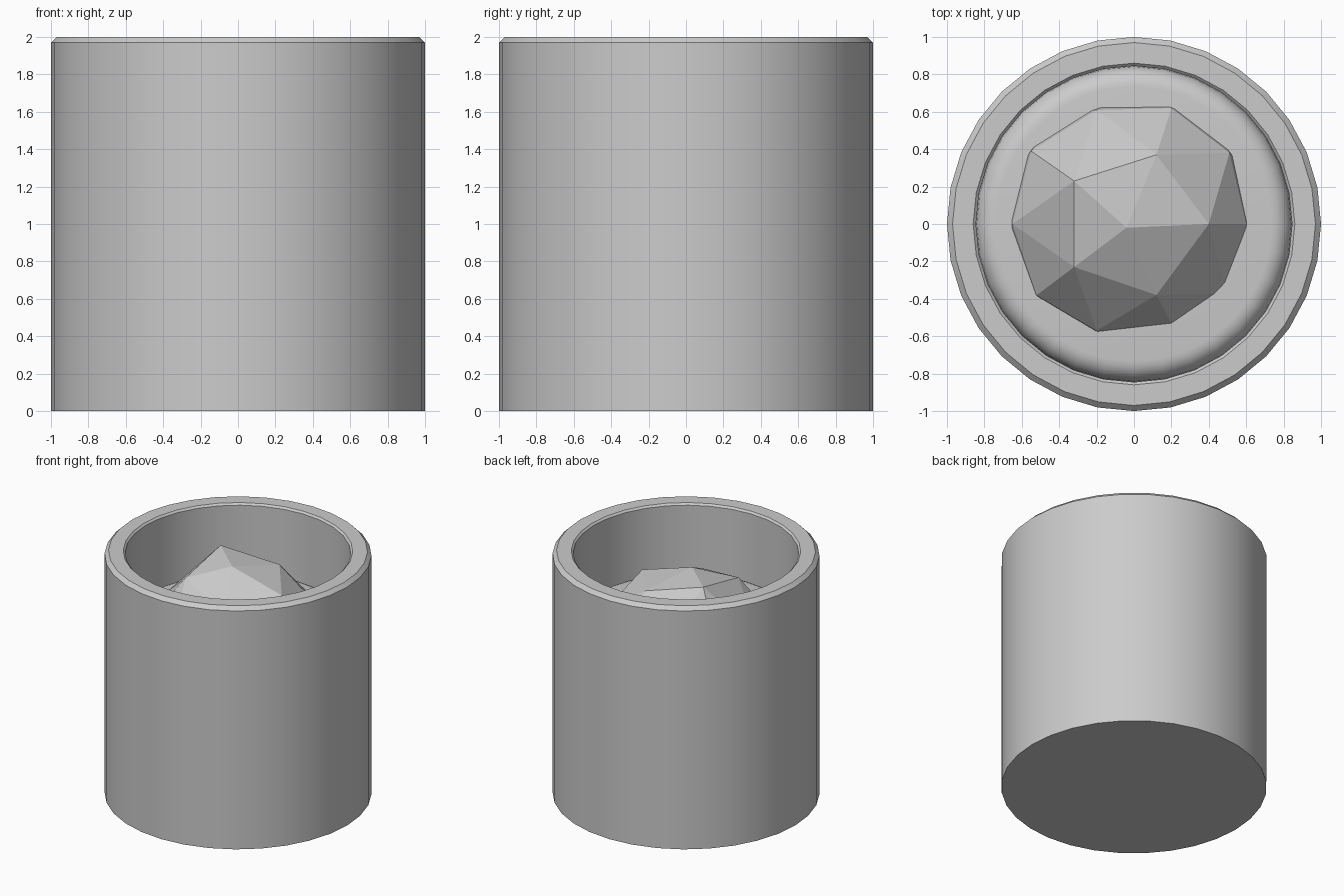
import bpy, bmesh, math
from mathutils import Vector

if "Cube" in bpy.data.objects:
    bpy.data.objects.remove(bpy.data.objects["Cube"])

SIDES = 32


def lathe(name, profile, smooth_angle):
    """Revolve (radius, z) points around z; radius 0 makes a centre point."""
    bm = bmesh.new()
    rings = []
    for r, z in profile:
        n = SIDES if r > 0 else 1
        rings.append([bm.verts.new((r * math.cos(2 * math.pi * i / SIDES),
                                    r * math.sin(2 * math.pi * i / SIDES), z))
                      for i in range(n)])
    for a, b in zip(rings, rings[1:]):
        for i in range(SIDES):
            j = (i + 1) % SIDES
            quad = [a[i % len(a)], a[j % len(a)], b[j % len(b)], b[i % len(b)]]
            bm.faces.new(list(dict.fromkeys(quad)))
    bmesh.ops.recalc_face_normals(bm, faces=bm.faces)
    return finish(name, bm, smooth_angle)


def finish(name, bm, smooth_angle=None):
    mesh = bpy.data.meshes.new(name)
    bm.to_mesh(mesh)
    bm.free()
    obj = bpy.data.objects.new(name, mesh)
    bpy.context.collection.objects.link(obj)
    if smooth_angle is not None:
        bpy.ops.object.select_all(action='DESELECT')
        bpy.context.view_layer.objects.active = obj
        obj.select_set(True)
        bpy.ops.object.shade_smooth_by_angle(angle=math.radians(smooth_angle))
    return obj


# Pot: thick open cylinder with a chamfered rim
lathe("pot", [(0, 0), (1, 0), (1, 1.97), (0.97, 2), (0.86, 2),
              (0.845, 1.985), (0.845, 0.2), (0, 0.2)], 30)

# Soil: disc with a rounded edge
R, B, TOP = 0.845, 0.11, 1.46
edge = [(R - B + B * math.sin(t), TOP - B + B * math.cos(t))
        for t in (math.radians(15 * k) for k in range(7))]
lathe("soil", [(0, TOP)] + edge + [(R, 1.2), (0, 1.2)], 40)

# Plant: faceted icosphere half sunk in the soil, with uneven upper points
bm = bmesh.new()
bmesh.ops.create_icosphere(bm, subdivisions=2, radius=0.72)
bmesh.ops.translate(bm, verts=bm.verts, vec=(0, 0, 1.13))
crown = [(-0.04, -0.02, 1.87)]
upper = [(0.40, 0, 1.74), (0.12, 0.37, 1.78), (-0.32, 0.23, 1.875),
         (-0.32, -0.23, 1.78), (0.12, -0.38, 1.68)]
lower = [(0.60, 0, 1.47), (0.51, 0.38, 1.49), (0.20, 0.62, 1.48),
         (-0.20, 0.61, 1.50), (-0.55, 0.39, 1.50), (-0.65, 0, 1.49),
         (-0.52, -0.38, 1.47), (-0.20, -0.57, 1.47), (0.20, -0.53, 1.46),
         (0.50, -0.37, 1.41)]


def by_angle(lo, hi):
    """Sphere points between two heights, ordered around z from angle 0."""
    pts = [v for v in bm.verts if lo < (v.co.z - 1.13) / 0.72 < hi]
    return sorted(pts, key=lambda v: (math.atan2(v.co.y, v.co.x) + 0.01) % (2 * math.pi))


bands = [(by_angle(0.95, 1.1), crown), (by_angle(0.7, 0.95), upper),
         (by_angle(0.3, 0.7), lower)]
for verts, places in bands:
    for v, p in zip(verts, places):
        v.co = Vector(p)
finish("plant", bm)
